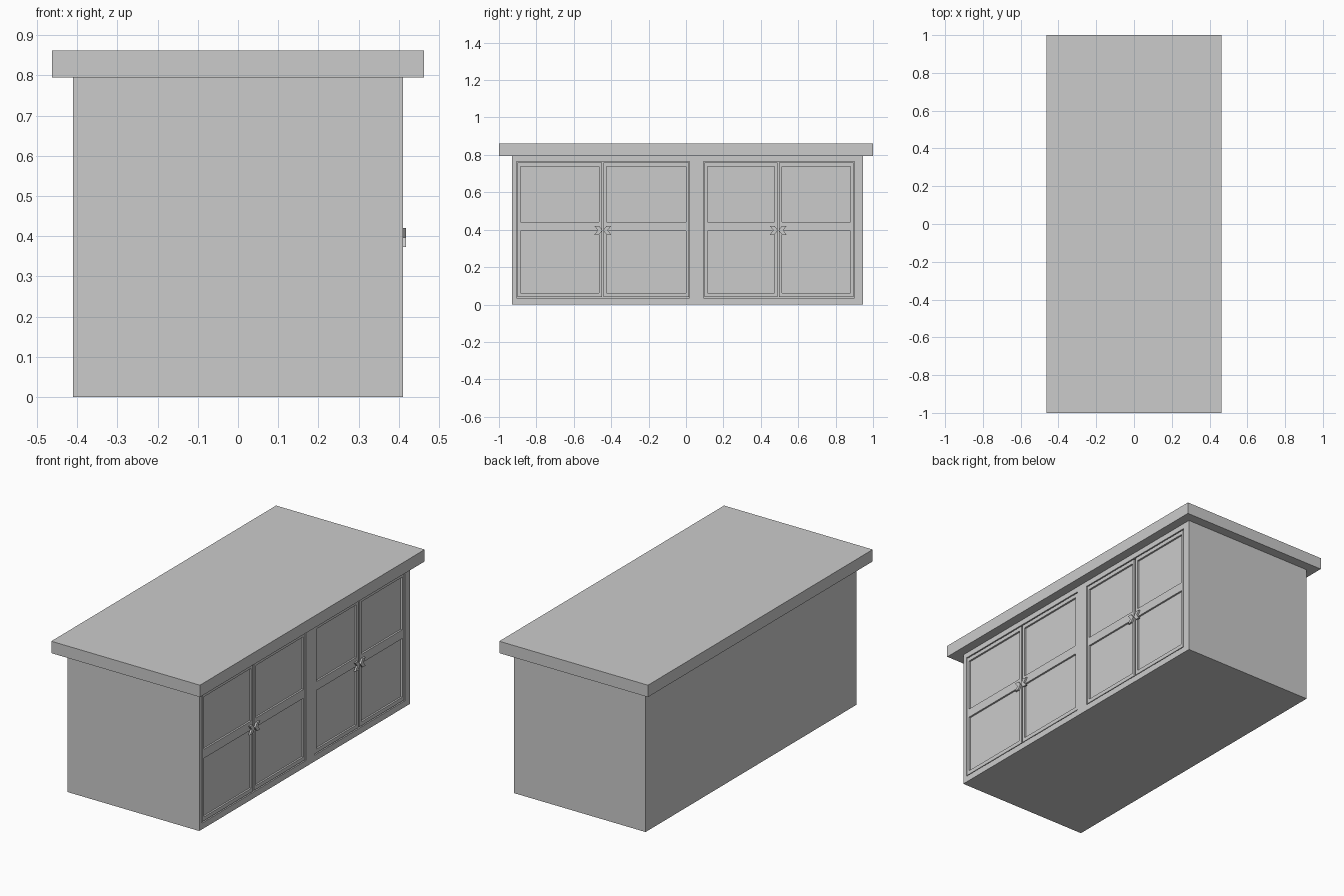
import bpy
import bmesh

if "Cube" in bpy.data.objects:
    bpy.data.objects.remove(bpy.data.objects["Cube"])

grey = bpy.data.materials.new("plain_grey")
grey.use_nodes = True
grey.diffuse_color = (0.6, 0.6, 0.6, 1)
grey.node_tree.nodes["Principled BSDF"].inputs["Base Color"].default_value = (0.6, 0.6, 0.6, 1)


def finish(name, bm):
    bmesh.ops.recalc_face_normals(bm, faces=bm.faces)
    mesh = bpy.data.meshes.new(name)
    bm.to_mesh(mesh)
    bm.free()
    mesh.materials.append(grey)
    obj = bpy.data.objects.new(name, mesh)
    bpy.context.collection.objects.link(obj)
    return obj


def add_box(bm, xs, ys, zs):
    verts = bmesh.ops.create_cube(bm, size=1)["verts"]
    for v in verts:
        v.co = [r[0] if c < 0 else r[1] for c, r in zip(v.co, (xs, ys, zs))]


def box(name, xs, ys, zs):
    bm = bmesh.new()
    add_box(bm, xs, ys, zs)
    return finish(name, bm)


FACE = 0.41             # door side of the cabinet
BACK = FACE - 0.02      # bottom of the door openings
FRONT = FACE - 0.002    # front of the door frames
BOTTOM, TOP = 0.035, 0.765
RAIL_LOW, RAIL_HIGH = 0.392, 0.442
GAP, STILE = 0.005, 0.016
# opening start, meeting line of the doors, opening end
OPENINGS = [(-0.905, -0.445, 0.02), (0.093, 0.493, 0.9)]

# Cabinet body and worktop
body = box("cabinet_body", (-FACE, FACE), (-0.93, 0.945), (0, 0.795))
box("worktop", (-0.463, 0.463), (-1, 1), (0.795, 0.862))


def door(name, y0, y1):
    """Framed door with two sunken panels."""
    y0, y1 = y0 + GAP, y1 - GAP
    z0, z1 = BOTTOM + GAP, TOP - GAP
    frame = (BACK, FRONT)
    bm = bmesh.new()
    for ys in ((y0, y0 + STILE), (y1 - STILE, y1)):
        add_box(bm, frame, ys, (z0, z1))
    inner = (y0 + STILE, y1 - STILE)
    for zs in ((z0, z0 + 0.022), (RAIL_LOW, RAIL_HIGH), (z1 - 0.022, z1)):
        add_box(bm, frame, inner, zs)
    for zs in ((z0 + 0.022, RAIL_LOW), (RAIL_HIGH, z1 - 0.022)):
        add_box(bm, (BACK, FRONT - 0.01), inner, zs)
    finish(name, bm)


def handle(name, y, side):
    """Notched arrowhead pointing at the meeting line."""
    profile = [(0.045, 0.024), (0.02, 0.024), (0.002, 0),
               (0.02, -0.024), (0.045, -0.024), (0.027, 0)]
    bm = bmesh.new()
    face = bm.faces.new([bm.verts.new((FRONT, y + side * a, 0.397 + b)) for a, b in profile])
    ext = bmesh.ops.extrude_face_region(bm, geom=[face])["geom"]
    for v in ext:
        if isinstance(v, bmesh.types.BMVert):
            v.co.x = 0.418
    finish(name, bm)


# Door openings, doors and handles
for place, (start, mid, end) in zip(("front", "rear"), OPENINGS):
    cutter = box(place + "_opening_cutter", (BACK, FACE + 0.1), (start, end), (BOTTOM, TOP))
    cutter.hide_render = True
    cutter.hide_viewport = True
    cut = body.modifiers.new(place + "_opening", "BOOLEAN")
    cut.operation = "DIFFERENCE"
    cut.solver = "EXACT"
    cut.object = cutter
    for side, word, ys in ((-1, "first", (start, mid)), (1, "second", (mid, end))):
        door(f"{place}_{word}_door", *ys)
        handle(f"{place}_{word}_handle", mid, side)
